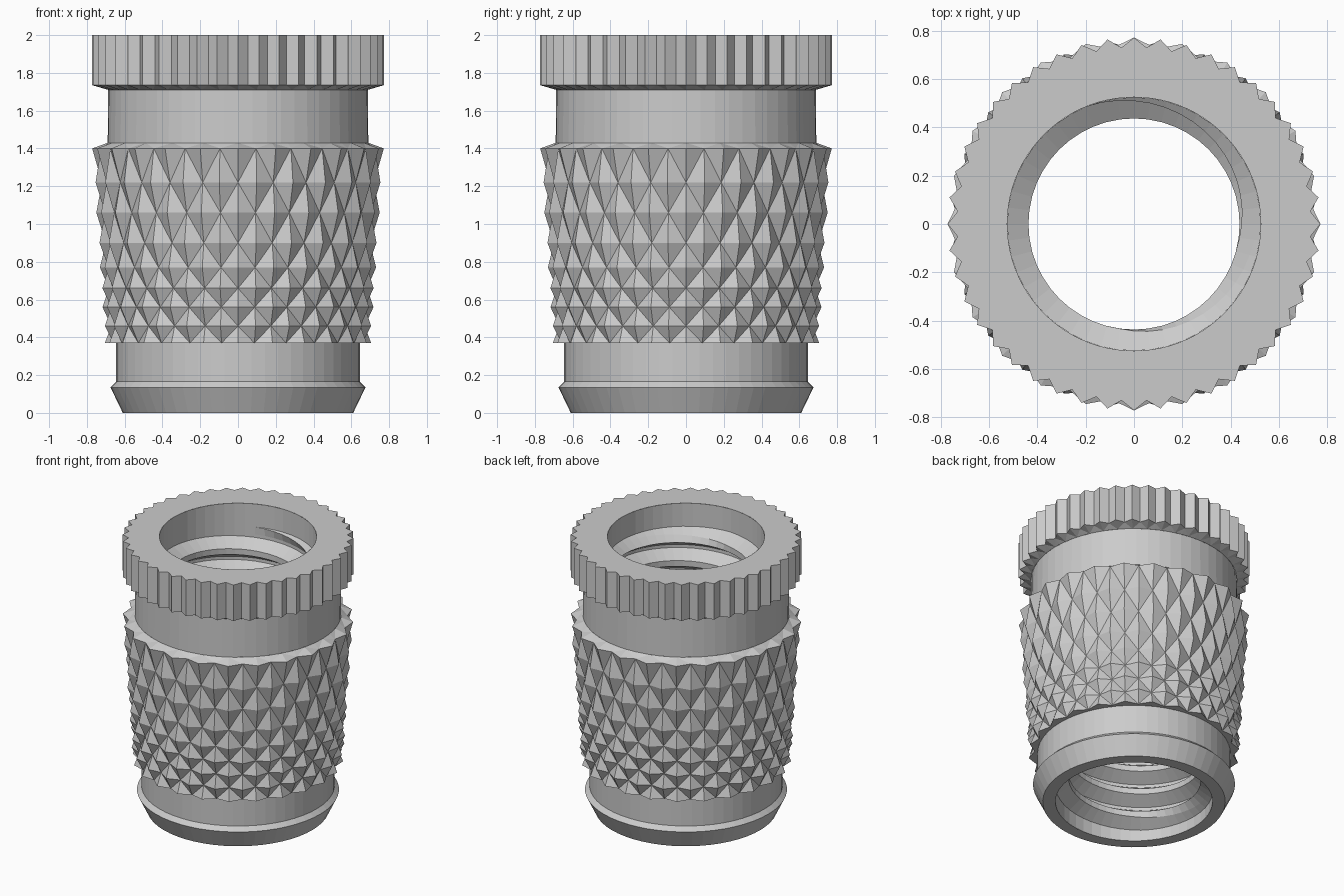
import bpy, bmesh
from math import sin, cos, pi

if "Cube" in bpy.data.objects:
    bpy.data.objects.remove(bpy.data.objects["Cube"])


def point(a, r, z):
    # angle 0 is the front (-y)
    return (r * sin(a), -r * cos(a), z)


def shell(name, n, rings):
    """Skin a list of rings; each ring is (radius or radius function of column, z)."""
    bm = bmesh.new()
    loops = []
    for r, z in rings:
        loops.append([bm.verts.new(point(2 * pi * i / n, r(i) if callable(r) else r, z))
                      for i in range(n)])
    for a, b in zip(loops, loops[1:]):
        for i in range(n):
            j = (i + 1) % n
            quad = (a[i], a[j], b[j], b[i])
            # split each quad along its lower diagonal so ridges become pyramids
            rad = [v.co.xy.length for v in quad]
            if abs(rad[0] - rad[1]) < 1e-5 and abs(rad[2] - rad[3]) < 1e-5:
                bm.faces.new(quad)
            elif rad[0] + rad[2] < rad[1] + rad[3]:
                bm.faces.new((a[i], a[j], b[j]))
                bm.faces.new((a[i], b[j], b[i]))
            else:
                bm.faces.new((a[i], a[j], b[i]))
                bm.faces.new((a[j], b[j], b[i]))
    return finish(name, bm)


def finish(name, bm):
    mesh = bpy.data.meshes.new(name)
    bm.to_mesh(mesh)
    bm.free()
    ob = bpy.data.objects.new(name, mesh)
    bpy.context.collection.objects.link(ob)
    return ob


# Chamfered foot and lower neck
shell("foot_collar", 56, [(0.525, 0), (0.61, 0), (0.675, 0.135), (0.645, 0.165), (0.645, 0.37)])

# Diamond-knurled, tapering body
levels = [1.40, 1.22, 1.06, 0.90, 0.77, 0.66, 0.56, 0.46, 0.37]


def knurl(k, z):
    tip = 0.705 + 0.067 * (z - 0.37) / 1.03
    return lambda i: tip if (i + k) % 2 == 0 else tip - 0.04


knurl_rings = [(knurl(k, z), z) for k, z in enumerate(levels)][::-1]
shell("knurled_body", 48, [(0.645, 0.37)] + knurl_rings + [(0.69, 1.43)])

# Upper neck
shell("upper_neck", 56, [(0.69, 1.43), (0.687, 1.71)])


# Toothed top flange
def teeth(i):
    return 0.772 if i % 2 == 0 else 0.732


shell("toothed_flange", 88, [(0.687, 1.71), (teeth, 1.735), (teeth, 2.0), (0.525, 2.0)])

# Plain bore entries at both ends
shell("top_bore", 48, [(0.525, 2.0), (0.525, 1.83)])
shell("bottom_bore", 48, [(0.525, 0.08), (0.525, 0.0)])


# Right-hand internal thread, clamped flush at its ends
def thread(name, lo, hi, pitch, minor, major, n=48):
    profile = [(0, major), (0.13, major), (0.44, minor), (0.68, minor)]
    turns = int((hi - lo) / pitch) + 3
    rows = [(lo + (t - 1) * pitch + f * pitch, r) for t in range(turns) for f, r in profile][::-1]
    bm = bmesh.new()
    grid = []
    for z0, r in rows:
        row = []
        for i in range(n + 1):
            z = z0 + pitch * i / n
            inside = min(z - lo, hi - z)
            fade = max(0.0, min(1.0, inside / 0.06))
            row.append(bm.verts.new(point(2 * pi * i / n, major + (r - major) * fade,
                                          min(hi, max(lo, z)))))
        grid.append(row)
    for a, b in zip(grid, grid[1:]):
        for i in range(n):
            bm.faces.new((a[i], a[i + 1], b[i + 1], b[i]))
    bmesh.ops.remove_doubles(bm, verts=bm.verts, dist=1e-4)
    bmesh.ops.dissolve_degenerate(bm, edges=bm.edges, dist=1e-4)
    return finish(name, bm)


thread("bore_thread", 0.08, 1.83, 0.175, 0.437, 0.525)
